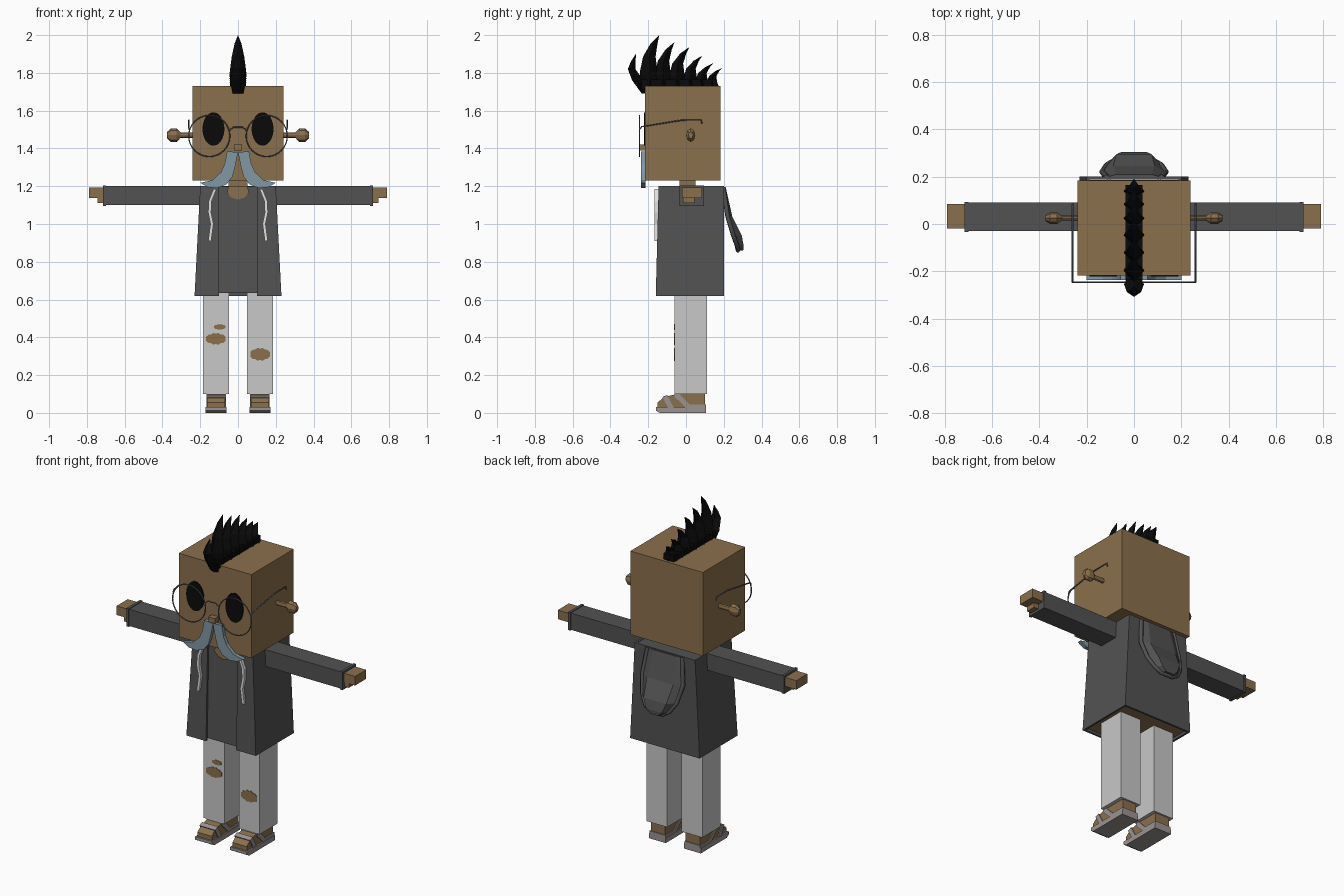
import bpy, bmesh, math
from mathutils import Vector

if "Cube" in bpy.data.objects:
    bpy.data.objects.remove(bpy.data.objects["Cube"])


def material(name, r, g, b):
    m = bpy.data.materials.new(name)
    m.use_nodes = True
    m.diffuse_color = (r, g, b, 1)
    m.node_tree.nodes["Principled BSDF"].inputs["Base Color"].default_value = (r, g, b, 1)
    return m


SKIN = material("tan_skin", .26, .16, .073)
JACKET = material("charcoal_cloth", .085, .085, .085)
TROUSER = material("light_grey_cloth", .58, .58, .58)
BLACK = material("black", .003, .003, .003)
BEARD = material("blue_grey_hair", .22, .31, .37)
CORD = material("white_cord", .75, .75, .75)
SOLE = material("mauve_grey_leather", .33, .29, .29)
METAL = material("grey_metal", .13, .14, .17)


def loft(name, rings, mat):
    """Skin a list of equal-length closed rings and cap both ends."""
    bm = bmesh.new()
    rows = [[bm.verts.new(p) for p in ring] for ring in rings]
    n = len(rows[0])
    for a, b in zip(rows, rows[1:]):
        for i in range(n):
            j = (i + 1) % n
            bm.faces.new((a[i], a[j], b[j], b[i]))
    bm.faces.new(rows[0])
    bm.faces.new(rows[-1])
    bmesh.ops.recalc_face_normals(bm, faces=bm.faces)
    me = bpy.data.meshes.new(name)
    bm.to_mesh(me)
    bm.free()
    me.materials.append(mat)
    ob = bpy.data.objects.new(name, me)
    bpy.context.collection.objects.link(ob)
    return ob


def rect(x0, x1, y0, y1, z):
    return [(x0, y0, z), (x1, y0, z), (x1, y1, z), (x0, y1, z)]


def box(name, x, y, z, mat):
    return loft(name, [rect(*x, *y, z[0]), rect(*x, *y, z[1])], mat)


def front_plate(name, pts, y0, y1, mat):
    return loft(name, [[(x, y, z) for x, z in pts] for y in (y0, y1)], mat)


def side_prism(name, pts, x0, x1, mat):
    return loft(name, [[(x, y, z) for y, z in pts] for x in (x0, x1)], mat)


def wire(name, pts, radius, mat, cyclic=False):
    cu = bpy.data.curves.new(name, 'CURVE')
    cu.dimensions = '3D'
    cu.bevel_depth = radius
    cu.bevel_resolution = 1
    cu.use_fill_caps = True
    sp = cu.splines.new('POLY')
    sp.points.add(len(pts) - 1)
    for p, co in zip(sp.points, pts):
        p.co = (*co, 1)
    sp.use_cyclic_u = cyclic
    cu.materials.append(mat)
    ob = bpy.data.objects.new(name, cu)
    bpy.context.collection.objects.link(ob)
    return ob


def oval(cx, cz, rx, rz, n):
    return [(cx + rx * math.cos(i * math.tau / n), cz + rz * math.sin(i * math.tau / n)) for i in range(n)]


# Head, neck and nose
box("head", (-.24, .24), (-.217, .183), (1.23, 1.73), SKIN)
box("neck", (-.05, .05), (-.035, .05), (1.15, 1.24), SKIN)
box("nose", (-.022, .022), (-.25, -.21), (1.39, 1.42), SKIN)

# Jacket: tapered shell that is open down the front
def jacket_ring(w, front, z):
    t, back, gap = .012, .2, .1
    half = [(gap, front), (w, front), (w, back)]
    inner = [(w - t, back - t), (w - t, front + t), (gap, front + t)]
    right = [(-x, y) for x, y in reversed(half)]
    left_in = [(-x, y) for x, y in reversed(inner)]
    return [(x, y, z) for x, y in half + right + left_in + inner]


loft("jacket", [jacket_ring(.23, -.16, .62), jacket_ring(.2, -.145, 1.2)], JACKET)
shirt = loft("shirt", [rect(-.216, .216, -.147, .186, .635), rect(-.187, .187, -.132, .187, 1.198)], JACKET)
shirt.data.materials.append(SKIN)
for f in shirt.data.polygons:
    if f.normal.z < -.9:
        f.material_index = 1
front_plate("open_neckline", [(-.05, 1.2), (.05, 1.2), (.058, 1.165), (.035, 1.14), (0, 1.128),
                              (-.035, 1.14), (-.058, 1.165)], -.141, -.13, SKIN)

# Hood hanging behind the back: a shallow scoop with a rolled rim
hood_rows = [(1.195, .198, .115, .012), (1.04, .22, .135, .025),
             (.94, .25, .115, .045), (.885, .27, .08, .035), (.86, .275, .04, .028)]
rings = []
for z, y, w, d in hood_rows:
    outer = [(-w, y), (-w * .65, y + d), (w * .65, y + d), (w, y)]
    inner = [(x * .9, yy - .012) for x, yy in reversed(outer)]
    rings.append([(x, yy, z) for x, yy in outer + inner])
loft("hood", rings, JACKET)
rim = [(w, y, z) for z, y, w, d in hood_rows]
wire("hood_rim", rim + [(-x, y, z) for x, y, z in reversed(rim)], .012, JACKET)

# Parts that come in pairs
for s, side in ((1, "left"), (-1, "right")):
    def px(a, b):
        return (s * a, s * b)

    # Arm and hand
    box(side + "_sleeve", px(.18, .71), (-.03, .09), (1.1, 1.2), JACKET)
    box(side + "_cuff", px(.7, .716), (-.034, .094), (1.096, 1.204), JACKET)
    box(side + "_hand", px(.7, .79), (-.02, .085), (1.138, 1.192), SKIN)
    box(side + "_thumb", px(.7, .745), (-.015, .045), (1.11, 1.15), SKIN)

    # Ear: thin stalk ending in a faceted knob
    ear = []
    for x, r in ((.23, .015), (.305, .015), (.325, .036), (.355, .036), (.375, .018)):
        ear.append([(s * x, y, z) for y, z in oval(.025, 1.47, r * .68, r, 8)])
    loft(side + "_ear", ear, SKIN)

    # Eye and spectacles
    front_plate(side + "_eye", oval(s * .13, 1.503, .058, .088, 32), -.222, -.214, BLACK)
    wire(side + "_lens_frame", [(x, -.246, z) for x, z in oval(s * .152, 1.466, .109, .109, 32)], .0035, METAL, True)
    wire(side + "_temple", [(s * .259, -.246, 1.5), (s * .26, -.235, 1.515), (s * .26, -.02, 1.55),
                            (s * .26, .08, 1.55), (s * .26, .085, 1.53)], .004, METAL)

    # Moustache half
    shape = [(0, 1.38), (.058, 1.385), (.07, 1.32), (.09, 1.275), (.135, 1.232), (.2, 1.218),
             (.16, 1.195), (.11, 1.19), (.06, 1.21), (.03, 1.25), (.016, 1.3)]
    front_plate(side + "_moustache", [(s * x, z) for x, z in shape], -.237, -.214, BEARD)

    # Drawstring
    cord = [(.122, 1.185), (.148, 1.12), (.15, 1.06), (.138, 1.0), (.15, .91)]
    ribbon = [(x - .008, z) for x, z in cord] + [(x + .008, z) for x, z in reversed(cord)]
    front_plate(side + "_drawstring", [(s * x, z) for x, z in ribbon], -.166, -.14, CORD)

    # Trouser leg, foot and sandal
    box(side + "_trouser_leg", px(.048, .185), (-.06, .11), (.1, .65), TROUSER)
    foot = [(-.15, .03), (-.15, .055), (-.115, .085), (-.055, .098), (-.055, .11), (.1, .11), (.1, .03)]
    side_prism(side + "_foot", foot, s * .068, s * .163, SKIN)
    sole = [(-.16, .012), (-.16, .03), (.106, .03), (.106, 0), (-.14, 0)]
    side_prism(side + "_sandal_sole", sole, s * .06, s * .172, SOLE)
    toe = [(-.095, .028), (-.125, .084), (-.1, .095), (-.065, .028)]
    ankle = [(.0, .028), (-.06, .085), (-.06, .104), (-.035, .1), (.035, .028)]
    side_prism(side + "_toe_strap", toe, s * .063, s * .168, SOLE)
    side_prism(side + "_ankle_strap", ankle, s * .063, s * .168, SOLE)
    box(side + "_heel_strap", px(.063, .168), (.02, .106), (.028, .045), SOLE)

wire("glasses_bridge", [(-.047, -.246, 1.495), (-.025, -.246, 1.512), (.025, -.246, 1.512), (.047, -.246, 1.495)],
     .0035, METAL)


# Ripped knees: ragged skin patches
def rip(name, cx, cz, w, h):
    n = 9
    top, low = [], []
    for i in range(n):
        u = i / (n - 1) * 2 - 1
        e = h * (1 - .6 * u * u) * (1 if i % 2 else .82)
        top.append((cx + u * w, cz + e))
        low.append((cx + u * w, cz - e))
    front_plate(name, top + low[::-1], -.063, -.055, SKIN)


rip("right_knee_rip", -.117, .392, .052, .033)
rip("right_thigh_rip", -.097, .455, .03, .016)
rip("left_knee_rip", .117, .31, .052, .036)

# Mohawk: curved blades, each lofted from diamond sections (y, z, half depth, half width)
def blade(name, sections):
    rings = [[(0, y - d, z), (w, y, z), (0, y + d, z), (-w, y, z)] for y, z, d, w in sections]
    loft(name, rings, BLACK)


blade("mohawk_front_curl", [(-.222, 1.69, .012, .028), (-.255, 1.76, .03, .042), (-.288, 1.82, .02, .03),
                            (-.28, 1.86, .012, .018), (-.265, 1.9, .001, .001)])
spikes = [(-.19, -.143, 1.998, .055), (-.115, -.063, 1.96, .05), (-.04, .016, 1.935, .048),
          (.03, .085, 1.89, .042), (.09, .143, 1.85, .038), (.145, .19, 1.825, .032)]
for i, (base, tip, top, d) in enumerate(spikes):
    h = top - 1.72
    blade("mohawk_spike_%d" % (i + 1), [
        (base, 1.72, d, .04), (base - .008, 1.72 + h * .3, d * .85, .044),
        (base - .004, 1.72 + h * .6, d * .6, .033),
        (base + (tip - base) * .45, 1.72 + h * .85, d * .33, .018), (tip, top, .001, .001)])
box("mohawk_base", (-.035, .035), (-.235, .165), (1.715, 1.765), BLACK)

# Turn wire curves into meshes
bpy.ops.object.select_all(action='DESELECT')
for ob in list(bpy.context.scene.objects):
    if ob.type == 'CURVE':
        ob.select_set(True)
        bpy.context.view_layer.objects.active = ob
bpy.ops.object.convert(target='MESH')
